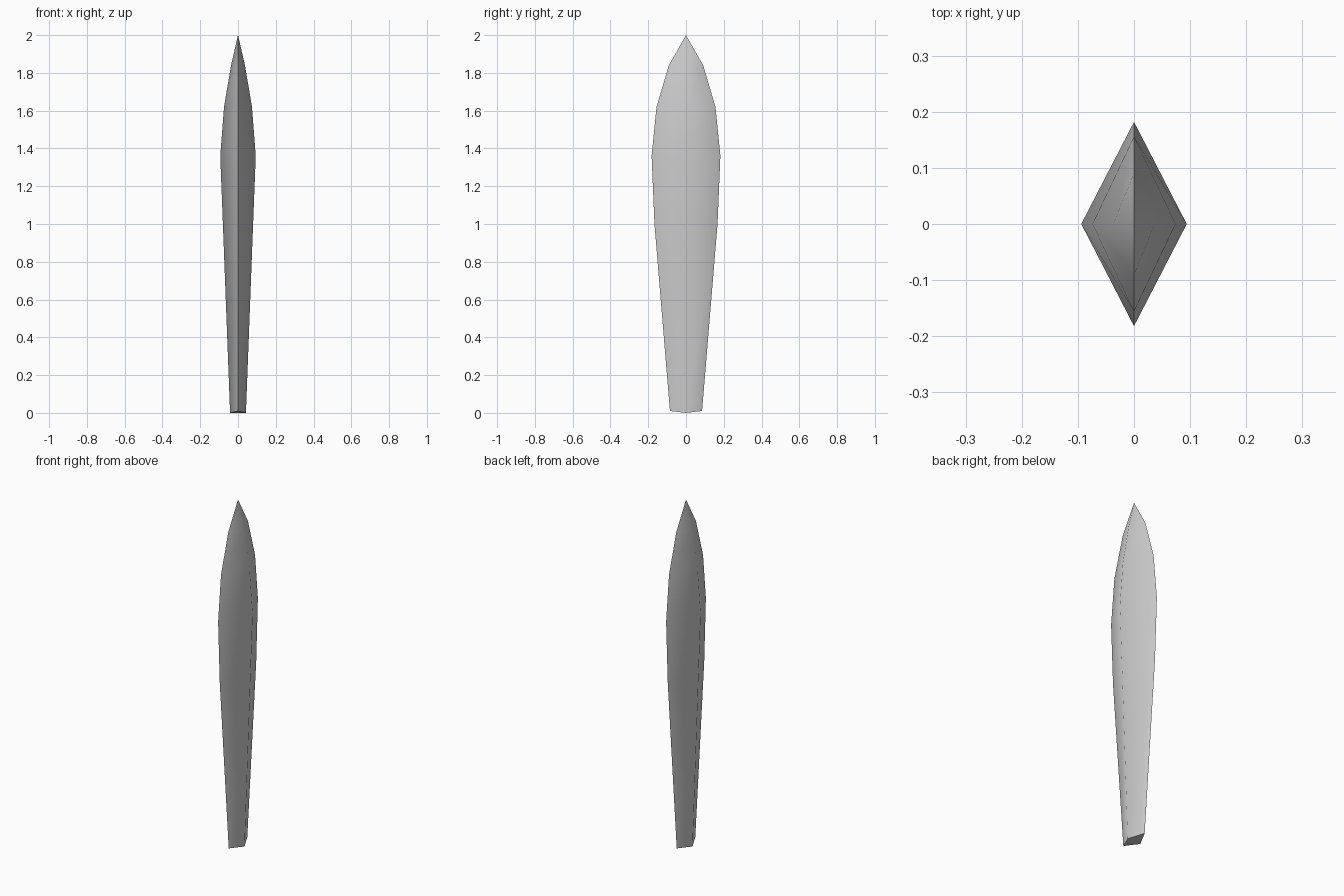
import bpy, bmesh, math

if "Cube" in bpy.data.objects:
    bpy.data.objects.remove(bpy.data.objects["Cube"])

# Blade profile: height, half thickness (x), half width (y)
profile = [(0.0, 0.042, 0.085), (1.0, 0.08, 0.167), (1.36, 0.094, 0.182),
           (1.62, 0.074, 0.156), (1.84, 0.037, 0.091)]

bm = bmesh.new()

# Diamond-shaped cross-sections
rings = []
for i, (z, hx, hy) in enumerate(profile):
    lift = 0.01 if i == 0 else 0.0  # base is slightly keeled along x
    rings.append([bm.verts.new(p) for p in
                  ((hx, 0, z), (0, hy, z + lift), (-hx, 0, z), (0, -hy, z + lift))])

# Sides
for low, high in zip(rings, rings[1:]):
    for k in range(4):
        n = (k + 1) % 4
        bm.faces.new((low[k], low[n], high[n], high[k]))

# Pointed tip
tip = bm.verts.new((0, 0, 2.0))
for k in range(4):
    bm.faces.new((rings[-1][k], rings[-1][(k + 1) % 4], tip))

# Base, folded along the x axis
a, b, c, d = rings[0]
bm.faces.new((a, c, b))
bm.faces.new((a, d, c))
bmesh.ops.recalc_face_normals(bm, faces=bm.faces)

mesh = bpy.data.meshes.new("blade")
bm.to_mesh(mesh)
bm.free()
blade = bpy.data.objects.new("blade", mesh)
bpy.context.collection.objects.link(blade)

# Smooth broad faces, sharp cutting edges
bpy.context.view_layer.objects.active = blade
blade.select_set(True)
bpy.ops.object.shade_smooth_by_angle(angle=math.radians(65))
